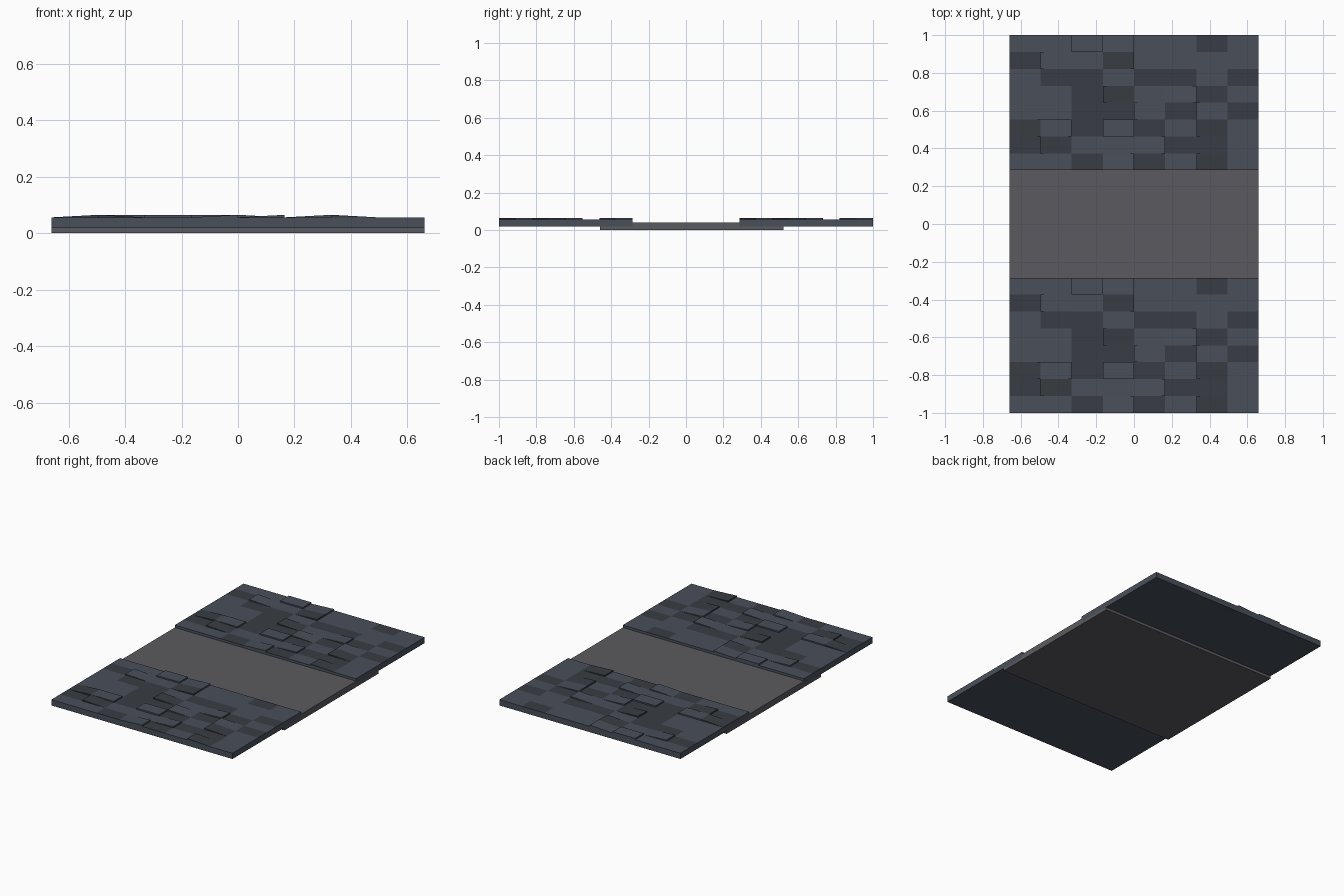
import bpy, bmesh

if "Cube" in bpy.data.objects:
    bpy.data.objects.remove(bpy.data.objects["Cube"])

W = 0.66                 # half width
DEPTH = 0.715            # pavement depth
Z_BOT, Z_TOP, Z_HI = 0.018, 0.056, 0.065

# Paving pattern, far row first: D = dark stone
COLOURS = ["......D.", "D..D....", ".DD.DD.D", "..DD..D.",
           "..DD.D.D", "D.D.D.D.", "DD...DD.", "..D.D.D."]
# Relief: R = raised, A = left edge high, B = right edge high
RELIEF = ["..RB....", ".A.B....", "........", "...A.B..",
          "....A.A.", "BR.R..A.", ".A..B...", "...B..A."]
HEIGHTS = {".": (Z_TOP, Z_TOP), "R": (Z_HI, Z_HI),
           "A": (Z_HI, Z_TOP), "B": (Z_TOP, Z_HI)}


def material(name, rgb):
    m = bpy.data.materials.new(name)
    m.diffuse_color = (*rgb, 1)
    m.use_nodes = True
    m.node_tree.nodes["Principled BSDF"].inputs["Base Color"].default_value = m.diffuse_color
    return m


def finish(name, bm, mats):
    bmesh.ops.remove_doubles(bm, verts=bm.verts, dist=1e-5)
    bmesh.ops.recalc_face_normals(bm, faces=bm.faces)
    me = bpy.data.meshes.new(name)
    bm.to_mesh(me)
    bm.free()
    for m in mats:
        me.materials.append(m)
    ob = bpy.data.objects.new(name, me)
    bpy.context.collection.objects.link(ob)
    return ob


stone = material("blue_stone", (0.066, 0.078, 0.102))
dark = material("dark_stone", (0.040, 0.046, 0.056))
asphalt = material("asphalt", (0.105, 0.105, 0.115))

# Road: stepped profile tucked under both pavements
bm = bmesh.new()
profile = [(-0.46, 0), (0.52, 0), (0.52, Z_BOT), (0.285, Z_BOT), (0.285, 0.04),
           (-0.285, 0.04), (-0.285, Z_BOT), (-0.46, Z_BOT)]
face = bm.faces.new([bm.verts.new((-W, y, z)) for y, z in profile])
ext = bmesh.ops.extrude_face_region(bm, geom=[face])
bmesh.ops.translate(bm, vec=(2 * W, 0, 0),
                    verts=[v for v in ext["geom"] if isinstance(v, bmesh.types.BMVert)])
finish("road", bm, [asphalt])


def pavement(name, y_far):
    bm = bmesh.new()

    def poly(pts, mat=0):
        bm.faces.new([bm.verts.new(p) for p in pts]).material_index = mat

    y_near = y_far - DEPTH
    # Slab underside and sides
    c = [(-W, y_near), (W, y_near), (W, y_far), (-W, y_far)]
    poly([(x, y, Z_BOT) for x, y in reversed(c)])
    for (x0, y0), (x1, y1) in zip(c, c[1:] + c[:1]):
        poly([(x0, y0, Z_BOT), (x1, y1, Z_BOT), (x1, y1, Z_TOP), (x0, y0, Z_TOP)])
    # Paving stones with skirts around the lifted edges
    dx, dy = 2 * W / 8, DEPTH / 8
    for r in range(8):
        for k in range(8):
            zl, zr = HEIGHTS[RELIEF[r][k]]
            mat = int(COLOURS[r][k] == "D")
            x0, x1 = -W + k * dx, -W + (k + 1) * dx
            y1, y0 = y_far - r * dy, y_far - (r + 1) * dy
            top = [(x0, y0, zl), (x1, y0, zr), (x1, y1, zr), (x0, y1, zl)]
            poly(top, mat)
            for a, b in zip(top, top[1:] + top[:1]):
                low = [(p[0], p[1], Z_TOP) for p in (a, b)]
                pts = list(dict.fromkeys([low[0], low[1], b, a]))
                if len(pts) > 2:
                    poly(pts, mat)
    # Stones and slab stay outward-facing as built
    me = bpy.data.meshes.new(name)
    bm.to_mesh(me)
    bm.free()
    me.materials.append(stone)
    me.materials.append(dark)
    bpy.context.collection.objects.link(bpy.data.objects.new(name, me))


pavement("far_pavement", 1.0)
pavement("near_pavement", -0.285)
